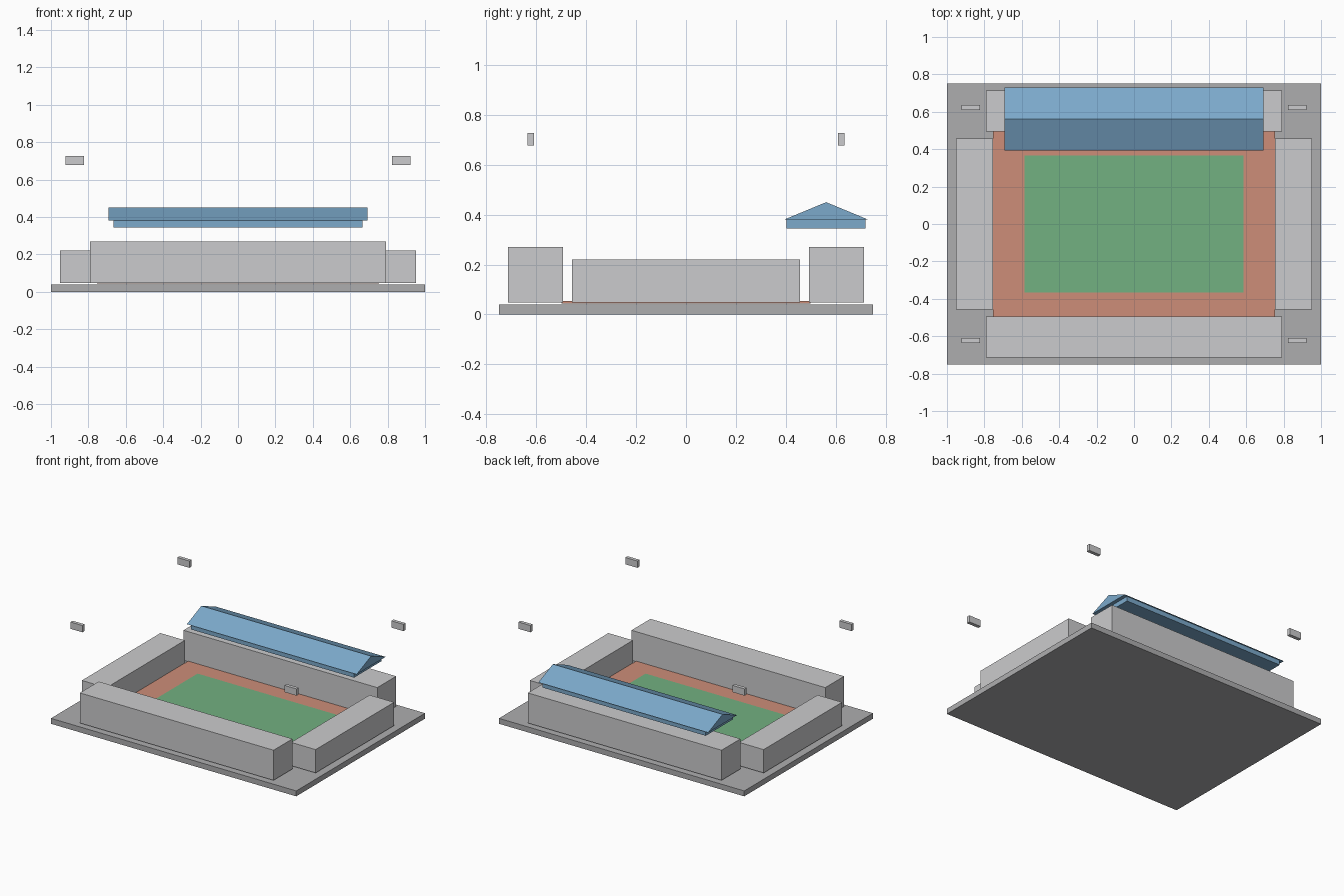
import bpy
import bmesh

old = bpy.data.objects.get("Cube")
if old:
    bpy.data.objects.remove(old, do_unlink=True)


def material(name, rgb):
    mat = bpy.data.materials.new(name)
    mat.use_nodes = True
    mat.diffuse_color = (*rgb, 1)
    mat.node_tree.nodes["Principled BSDF"].inputs["Base Color"].default_value = (*rgb, 1)
    return mat


light_grey = material("light grey", (0.60, 0.60, 0.61))
mid_grey = material("mid grey", (0.42, 0.42, 0.43))
grass_green = material("grass green", (0.17, 0.44, 0.22))
track_red = material("track red", (0.61, 0.27, 0.19))
roof_blue = material("roof blue", (0.20, 0.40, 0.60))


def add_object(name, bm, mat):
    bmesh.ops.recalc_face_normals(bm, faces=bm.faces)
    mesh = bpy.data.meshes.new(name)
    bm.to_mesh(mesh)
    bm.free()
    mesh.materials.append(mat)
    obj = bpy.data.objects.new(name, mesh)
    bpy.context.collection.objects.link(obj)
    return obj


def box(name, x, y, z, mat):
    """Box spanning the given (low, high) ranges."""
    bm = bmesh.new()
    bmesh.ops.create_cube(bm, size=1)
    for v in bm.verts:
        v.co = [r[0] if c < 0 else r[1] for c, r in zip(v.co, (x, y, z))]
    return add_object(name, bm, mat)


def span(low, high, side):
    """Range mirrored to the chosen side of the centre."""
    return (low, high) if side > 0 else (-high, -low)


def prism(name, profile, half_length, mat):
    """Profile of (y, z) points extruded along x."""
    bm = bmesh.new()
    face = bm.faces.new([bm.verts.new((-half_length, y, z)) for y, z in profile])
    result = bmesh.ops.extrude_face_region(bm, geom=[face])
    verts = [g for g in result["geom"] if isinstance(g, bmesh.types.BMVert)]
    bmesh.ops.translate(bm, verts=verts, vec=(2 * half_length, 0, 0))
    return add_object(name, bm, mat)


# Ground slab, running track and pitch
box("base", (-1, 1), (-0.75, 0.75), (0, 0.04), mid_grey)
box("running_track", (-0.753, 0.753), (-0.5, 0.5), (0.044, 0.053), track_red)
box("pitch", (-0.585, 0.585), (-0.365, 0.365), (0.05, 0.055), grass_green)

# Stands around the pitch
for side, end, flank in ((-1, "front", "right"), (1, "back", "left")):
    box(end + "_stand", (-0.79, 0.79), span(0.494, 0.714, side), (0.048, 0.27), light_grey)
    box(flank + "_stand", span(0.753, 0.953, side), (-0.457, 0.457), (0.048, 0.22), light_grey)

# Gabled canopy over the back stand
box("canopy_frame", (-0.665, 0.665), (0.402, 0.72), (0.345, 0.38), roof_blue)
prism("canopy_roof", ((0.393, 0.38), (0.731, 0.38), (0.562, 0.45)), 0.692, roof_blue)

# Floodlight heads at the corners
for sx, flank in ((-1, "right"), (1, "left")):
    for sy, end in ((-1, "front"), (1, "back")):
        box(f"{end}_{flank}_floodlight", span(0.824, 0.922, sx), span(0.61, 0.635, sy),
            (0.677, 0.727), light_grey)
